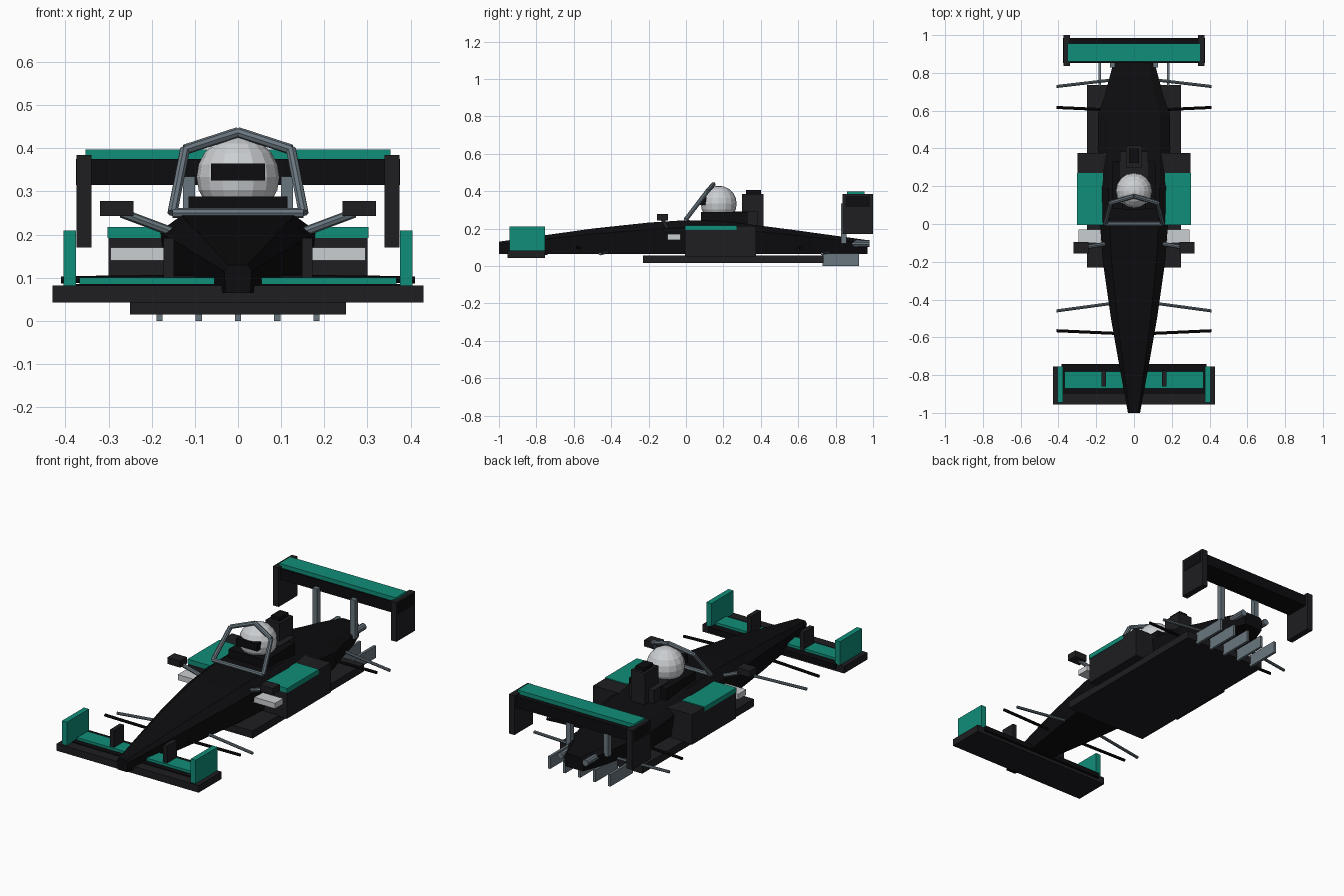
import bpy, bmesh, math
from mathutils import Vector

if "Cube" in bpy.data.objects:
    bpy.data.objects.remove(bpy.data.objects["Cube"])


def material(name, r, g, b):
    m = bpy.data.materials.new(name)
    m.diffuse_color = (r, g, b, 1)
    m.use_nodes = True
    m.node_tree.nodes["Principled BSDF"].inputs["Base Color"].default_value = m.diffuse_color
    return m


BLACK = material("gloss_black", 0.004, 0.004, 0.005)
DARK = material("carbon", 0.013, 0.013, 0.016)
TEAL = material("teal", 0.005, 0.27, 0.19)
STEEL = material("steel", 0.14, 0.18, 0.21)
LIGHT = material("light_grey", 0.6, 0.62, 0.64)


def finish(name, bm, mat):
    bmesh.ops.recalc_face_normals(bm, faces=bm.faces)
    me = bpy.data.meshes.new(name)
    bm.to_mesh(me)
    bm.free()
    me.materials.append(mat)
    ob = bpy.data.objects.new(name, me)
    bpy.context.collection.objects.link(ob)
    return ob


def box(name, x, y, z, mat, mirror=False):
    """Box from (min, max) ranges, optionally with a twin at -x."""
    bm = bmesh.new()
    bmesh.ops.create_cube(bm, size=1)
    for v in bm.verts:
        v.co = [r[0] + (c + 0.5) * (r[1] - r[0]) for c, r in zip(v.co, (x, y, z))]
    ob = finish(name, bm, mat)
    if mirror:
        ob.modifiers.new("Mirror", 'MIRROR')
    return ob


def rod(name, a, b, radius, mat, sides=8, mirror=False):
    """Straight round bar between two points."""
    a, b = Vector(a), Vector(b)
    d = b - a
    bm = bmesh.new()
    bmesh.ops.create_cone(bm, cap_ends=True, segments=sides, radius1=radius,
                          radius2=radius, depth=d.length)
    rot = d.to_track_quat('Z', 'Y')
    for v in bm.verts:
        v.co = rot @ v.co + (a + b) / 2
    ob = finish(name, bm, mat)
    if mirror:
        ob.modifiers.new("Mirror", 'MIRROR')
    return ob


# Body: chamfered sections (y, half width, top height) lofted nose to tail
stations = [(-1.0, 0.032, 0.13), (-0.75, 0.078, 0.165), (-0.5, 0.122, 0.2),
            (-0.2, 0.165, 0.232), (0.0, 0.18, 0.245), (0.2, 0.19, 0.24),
            (0.4, 0.192, 0.215), (0.58, 0.19, 0.192), (0.68, 0.155, 0.178),
            (0.85, 0.11, 0.155), (0.97, 0.06, 0.138)]
bm = bmesh.new()
rings = []
for y, w, top in stations:
    side = 0.065 + (top - 0.065) * 0.78
    pts = [(-w * 0.9, 0.065), (w * 0.9, 0.065), (w, side),
           (w * 0.72, top), (-w * 0.72, top), (-w, side)]
    rings.append([bm.verts.new((px, y, pz)) for px, pz in pts])
for r0, r1 in zip(rings, rings[1:]):
    for i in range(6):
        j = (i + 1) % 6
        bm.faces.new((r0[i], r0[j], r1[j], r1[i]))
bm.faces.new(rings[0])
bm.faces.new(rings[-1])
finish("body", bm, BLACK)

# Floor and diffuser fins
box("floor", (-0.25, 0.25), (-0.23, 0.735), (0.015, 0.056), DARK)
for i in range(5):
    fx = (i - 2) * 0.091
    box(f"diffuser_fin_{i + 1}", (fx - 0.007, fx + 0.007), (0.73, 0.925), (0, 0.066), STEEL)

# Side pods with coloured top panels and inlets
box("side_pods", (0.12, 0.30), (-0.005, 0.375), (0.05, 0.213), DARK, True)
box("side_pod_panels", (0.165, 0.302), (-0.006, 0.27), (0.192, 0.217), TEAL, True)
box("side_pod_inlets", (0.15, 0.295), (-0.1, -0.03), (0.14, 0.17), LIGHT, True)

# Mirrors
box("mirrors", (0.242, 0.32), (-0.155, -0.095), (0.243, 0.278), DARK, True)
rod("mirror_stalks", (0.15, -0.105, 0.205), (0.27, -0.125, 0.25), 0.011, STEEL, 8, True)

# Cockpit surround, headrest and air intake
box("cockpit_surround", (-0.115, 0.115), (0.08, 0.33), (0.22, 0.288), BLACK)
box("headrest", (-0.075, 0.075), (0.25, 0.385), (0.2, 0.29), DARK)
box("air_intake", (-0.042, 0.042), (0.3, 0.415), (0.2, 0.385), DARK)
box("intake_cap", (-0.026, 0.026), (0.322, 0.4), (0.38, 0.405), BLACK)

# Driver helmet and visor
bm = bmesh.new()
bmesh.ops.create_uvsphere(bm, u_segments=16, v_segments=10, radius=0.096)
bmesh.ops.translate(bm, verts=bm.verts, vec=(0, 0.175, 0.333))
finish("helmet", bm, LIGHT)
box("visor", (-0.063, 0.063), (0.074, 0.12), (0.325, 0.365), BLACK)

# Cockpit safety frame, a closed leaning hoop
hoop = [(-0.152, 0.0, 0.25), (-0.123, 0.112, 0.397), (0, 0.147, 0.437),
        (0.123, 0.112, 0.397), (0.152, 0.0, 0.25)]
for i, a in enumerate(hoop):
    rod(f"safety_frame_{i + 1}", a, hoop[(i + 1) % 5], 0.012, STEEL)

# Front wing
box("front_wing", (-0.43, 0.43), (-0.955, -0.755), (0.043, 0.082), DARK)
box("front_wing_rear_edge", (-0.385, 0.385), (-0.9, -0.74), (0.06, 0.086), BLACK)
box("front_wing_flaps", (0.055, 0.367), (-0.87, -0.78), (0.08, 0.1), TEAL, True)
box("front_wing_end_plates", (0.375, 0.405), (-0.945, -0.755), (0.08, 0.21), TEAL, True)
box("front_wing_fences", (0.148, 0.173), (-0.86, -0.775), (0.08, 0.192), DARK, True)

# Rear wing
box("rear_wing", (-0.376, 0.376), (0.852, 0.985), (0.315, 0.375), BLACK)
box("rear_wing_flap", (-0.353, 0.353), (0.86, 0.955), (0.37, 0.397), TEAL)
box("rear_wing_end_plates", (0.34, 0.374), (0.837, 1.0), (0.17, 0.385), DARK, True)
box("rear_wing_posts", (0.1, 0.128), (0.828, 0.858), (0.12, 0.335), STEEL, True)

# Exhausts
rod("exhausts", (0.075, 0.87, 0.12), (0.075, 0.98, 0.12), 0.018, STEEL, 10, True)

# Suspension arms
rod("front_arms_leading", (0.08, -0.58, 0.1), (0.41, -0.565, 0.095), 0.008, BLACK, 8, True)
rod("front_arms_trailing", (0.1, -0.418, 0.075), (0.41, -0.46, 0.065), 0.008, STEEL, 8, True)
rod("rear_arms_leading", (0.15, 0.605, 0.1), (0.41, 0.617, 0.095), 0.008, BLACK, 8, True)
rod("rear_arms_trailing", (0.12, 0.762, 0.075), (0.41, 0.728, 0.065), 0.008, STEEL, 8, True)
